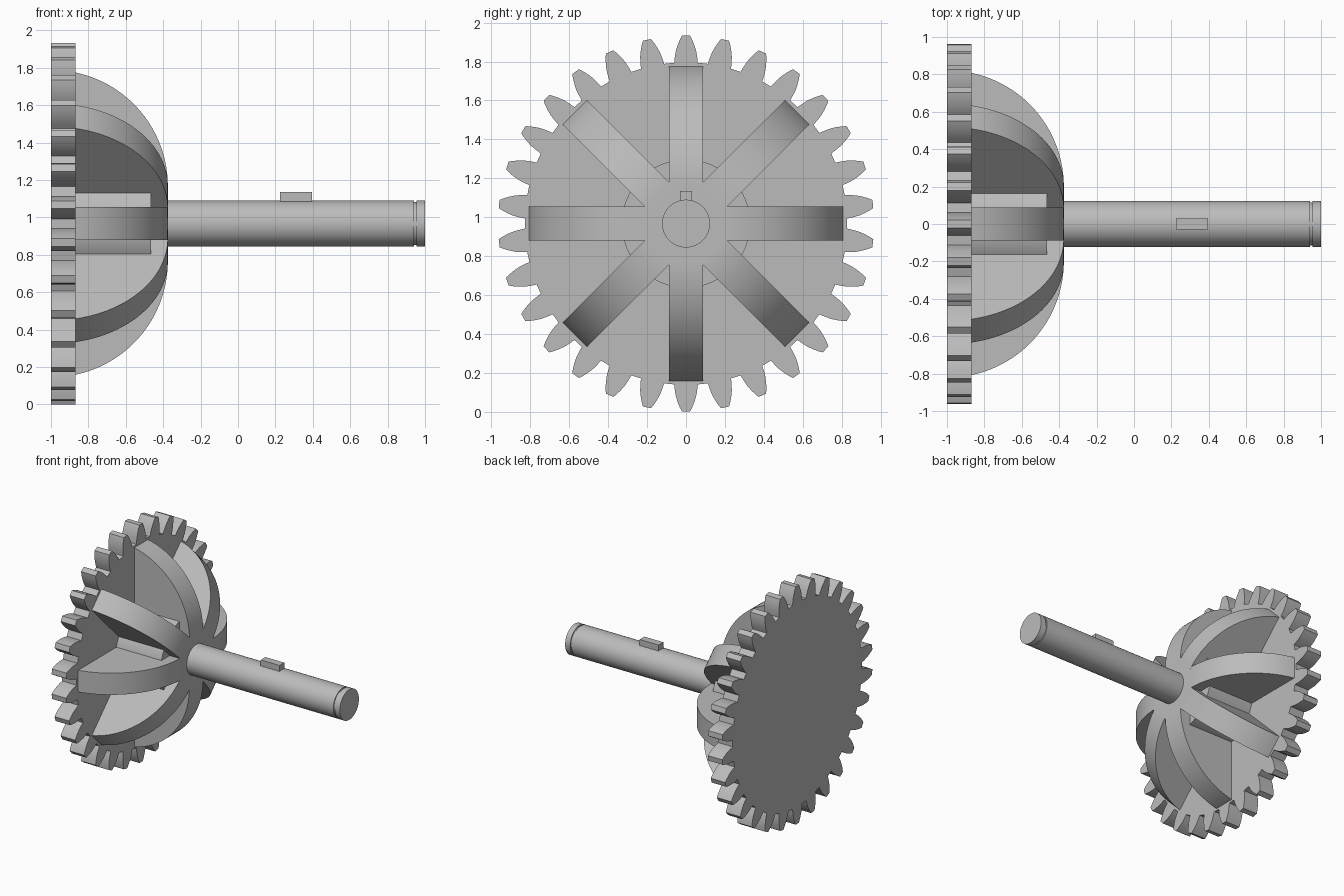
import bpy, bmesh, math
from mathutils import Matrix, Vector

cube = bpy.data.objects.get("Cube")
if cube:
    bpy.data.objects.remove(cube, do_unlink=True)

steel = bpy.data.materials.new("grey_steel")
steel.use_nodes = True
GREY = (0.5, 0.5, 0.5, 1)
steel.diffuse_color = GREY
steel.node_tree.nodes["Principled BSDF"].inputs["Base Color"].default_value = GREY

AXIS_Z = 0.967
GEAR_BACK, GEAR_FRONT, DOME_FRONT = -1.0, -0.87, -0.375


def finish(name, bm, angle=30):
    bmesh.ops.recalc_face_normals(bm, faces=bm.faces)
    mesh = bpy.data.meshes.new(name)
    bm.to_mesh(mesh)
    bm.free()
    mesh.materials.append(steel)
    obj = bpy.data.objects.new(name, mesh)
    bpy.context.collection.objects.link(obj)
    obj.location.z = AXIS_Z
    bpy.ops.object.select_all(action="DESELECT")
    obj.select_set(True)
    bpy.context.view_layer.objects.active = obj
    bpy.ops.object.shade_smooth_by_angle(angle=math.radians(angle))
    return obj


def prism(bm, points, direction):
    """Extrude a closed outline along a vector."""
    face = bm.faces.new([bm.verts.new(p) for p in points])
    result = bmesh.ops.extrude_face_region(bm, geom=[face])
    moved = [v for v in result["geom"] if isinstance(v, bmesh.types.BMVert)]
    bmesh.ops.translate(bm, verts=moved, vec=direction)


def lathe(bm, profile, steps=64):
    """Spin an (x, radius) profile about the x axis."""
    verts = [bm.verts.new((x, 0, r)) for x, r in profile]
    edges = [bm.edges.new(pair) for pair in zip(verts, verts[1:])]
    bmesh.ops.spin(bm, geom=verts + edges, cent=(0, 0, 0), axis=(1, 0, 0),
                   angle=math.tau, steps=steps)
    bmesh.ops.remove_doubles(bm, verts=bm.verts, dist=1e-5)


# Gear wheel: (radius, half width) down one tooth flank
TEETH = 30
flank = [(0.829, 0.061), (0.862, 0.057), (0.89, 0.052), (0.918, 0.043),
         (0.945, 0.032), (0.966, 0.021)]
tooth = [(r, -w) for r, w in flank] + [(r, w) for r, w in reversed(flank)]
outline = []
for i in range(TEETH):
    for r, w in tooth:
        a = math.tau * i / TEETH + math.asin(w / r)
        outline.append((GEAR_BACK, r * math.sin(a), r * math.cos(a)))
bm = bmesh.new()
prism(bm, outline, Vector((GEAR_FRONT - GEAR_BACK, 0, 0)))
finish("gear_wheel", bm)

# Curved ribs: solid webs with a circular outer edge, four across the axis
HALF, ARC, FLAT = 0.088, 0.621, 0.2
start = math.acos((GEAR_FRONT - DOME_FRONT + ARC) / ARC)
arc = []
for i in range(25):
    a = start * (1 - i / 24)
    arc.append((DOME_FRONT - ARC + ARC * math.cos(a), FLAT + ARC * math.sin(a)))
section = arc + [(x, -r) for x, r in reversed(arc)]
for n, name in enumerate(["upright", "rising", "level", "falling"]):
    bm = bmesh.new()
    prism(bm, [(x, -HALF, z) for x, z in section], Vector((0, 2 * HALF, 0)))
    bmesh.ops.rotate(bm, verts=bm.verts, cent=(0, 0, 0),
                     matrix=Matrix.Rotation(n * math.pi / 4, 3, "X"))
    finish(name + "_rib_pair", bm)

# Hub behind the ribs
bm = bmesh.new()
lathe(bm, [(GEAR_FRONT, 0), (GEAR_FRONT, 0.33), (-0.465, 0.33), (-0.465, 0)])
finish("hub", bm)

# Shaft with a retaining groove near its end
R = 0.123
bm = bmesh.new()
lathe(bm, [(DOME_FRONT, 0), (DOME_FRONT, R), (0.942, R), (0.942, R - 0.008),
           (0.955, R - 0.008), (0.955, R), (1, R), (1, 0)])
finish("shaft", bm)

# Key on top of the shaft
bm = bmesh.new()
prism(bm, [(0.225, -0.03, 0.08), (0.395, -0.03, 0.08),
           (0.395, 0.03, 0.08), (0.225, 0.03, 0.08)], Vector((0, 0, 0.088)))
finish("shaft_key", bm)
